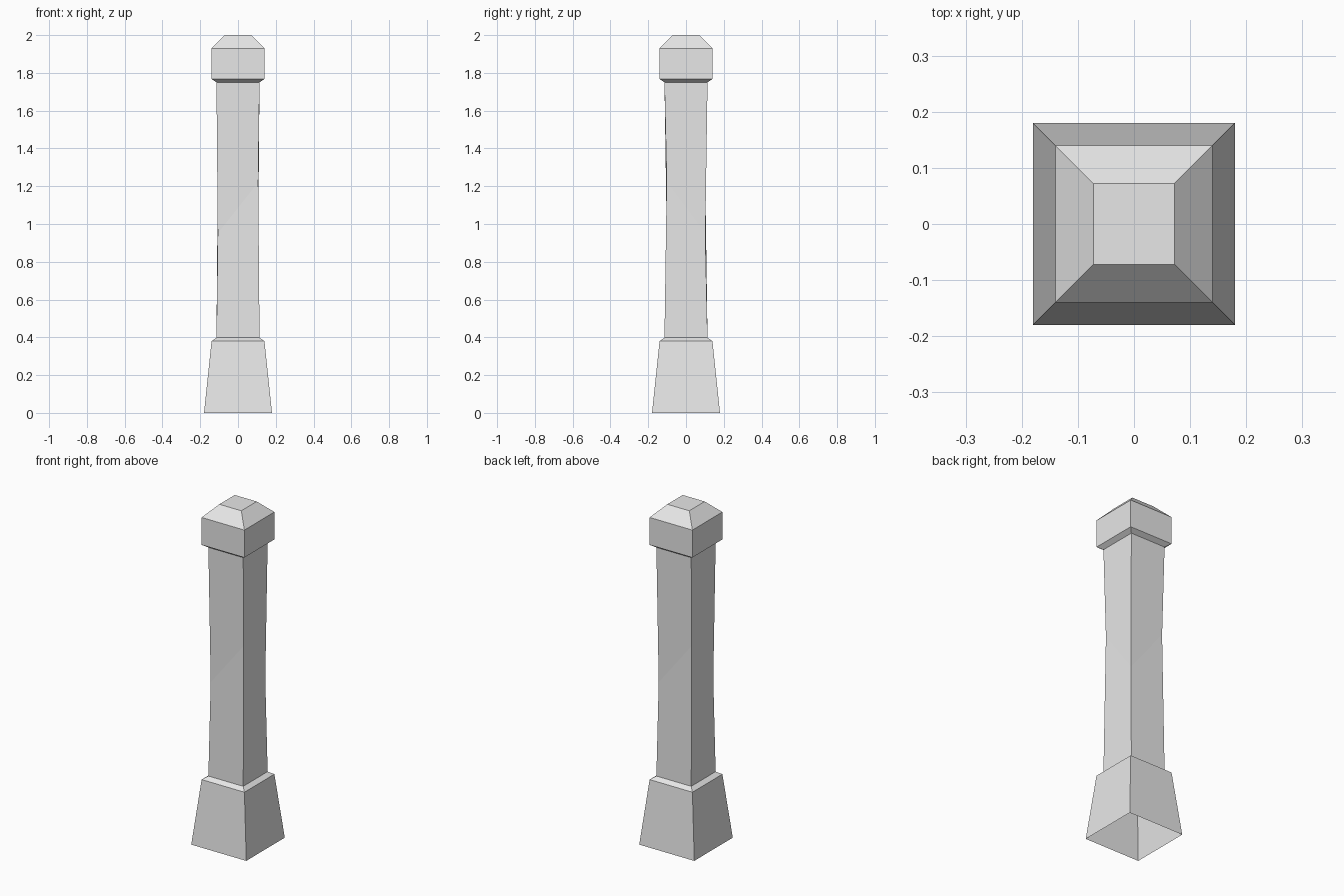
import bpy

cube = bpy.data.objects.get("Cube")
if cube:
    bpy.data.objects.remove(cube, do_unlink=True)

stone = bpy.data.materials.new("pale_grey_stone")
stone.use_nodes = True
GREY = (0.8, 0.8, 0.8, 1.0)
stone.diffuse_color = GREY
stone.node_tree.nodes["Principled BSDF"].inputs["Base Color"].default_value = GREY

CORNERS = [(-1, -1), (1, -1), (1, 1), (-1, 1)]  # counter-clockwise from above


def square_ring(half, z):
    return [(sx * half, sy * half, z) for sx, sy in CORNERS]


def lofted_part(name, rings, top_closed=False):
    """Skin a stack of four-cornered rings, leaving the bottom open."""
    verts = [v for ring in rings for v in ring]
    faces = []
    for r in range(len(rings) - 1):
        for i in range(4):
            j = (i + 1) % 4
            low, high = 4 * r, 4 * (r + 1)
            faces.append((low + i, low + j, high + j, high + i))
    if top_closed:
        last = 4 * (len(rings) - 1)
        faces.append(tuple(last + i for i in range(4)))
    mesh = bpy.data.meshes.new(name)
    mesh.from_pydata(verts, [], faces)
    mesh.materials.append(stone)
    mesh.update()
    obj = bpy.data.objects.new(name, mesh)
    bpy.context.collection.objects.link(obj)
    return obj


SHAFT = 0.114
SHAFT_BOTTOM, SHAFT_TOP = 0.398, 1.75

# Tapered plinth with a narrow sloped ledge
lofted_part("base", [square_ring(0.18, 0), square_ring(0.14, 0.38),
                     square_ring(SHAFT, SHAFT_BOTTOM)])

# Shaft with worn corners: opposite corners are pinched at the same height
waist = [(sx * (SHAFT - 0.007), sy * (SHAFT - 0.012), 0.95 if sx == sy else 1.22)
         for sx, sy in CORNERS]
lofted_part("shaft", [square_ring(SHAFT, SHAFT_BOTTOM), waist,
                      square_ring(SHAFT, SHAFT_TOP)])

# Overhanging cap with a bevelled, flat top
lofted_part("cap", [square_ring(SHAFT, SHAFT_TOP), square_ring(0.14, 1.768),
                    square_ring(0.14, 1.93), square_ring(0.072, 2.0)],
            top_closed=True)
